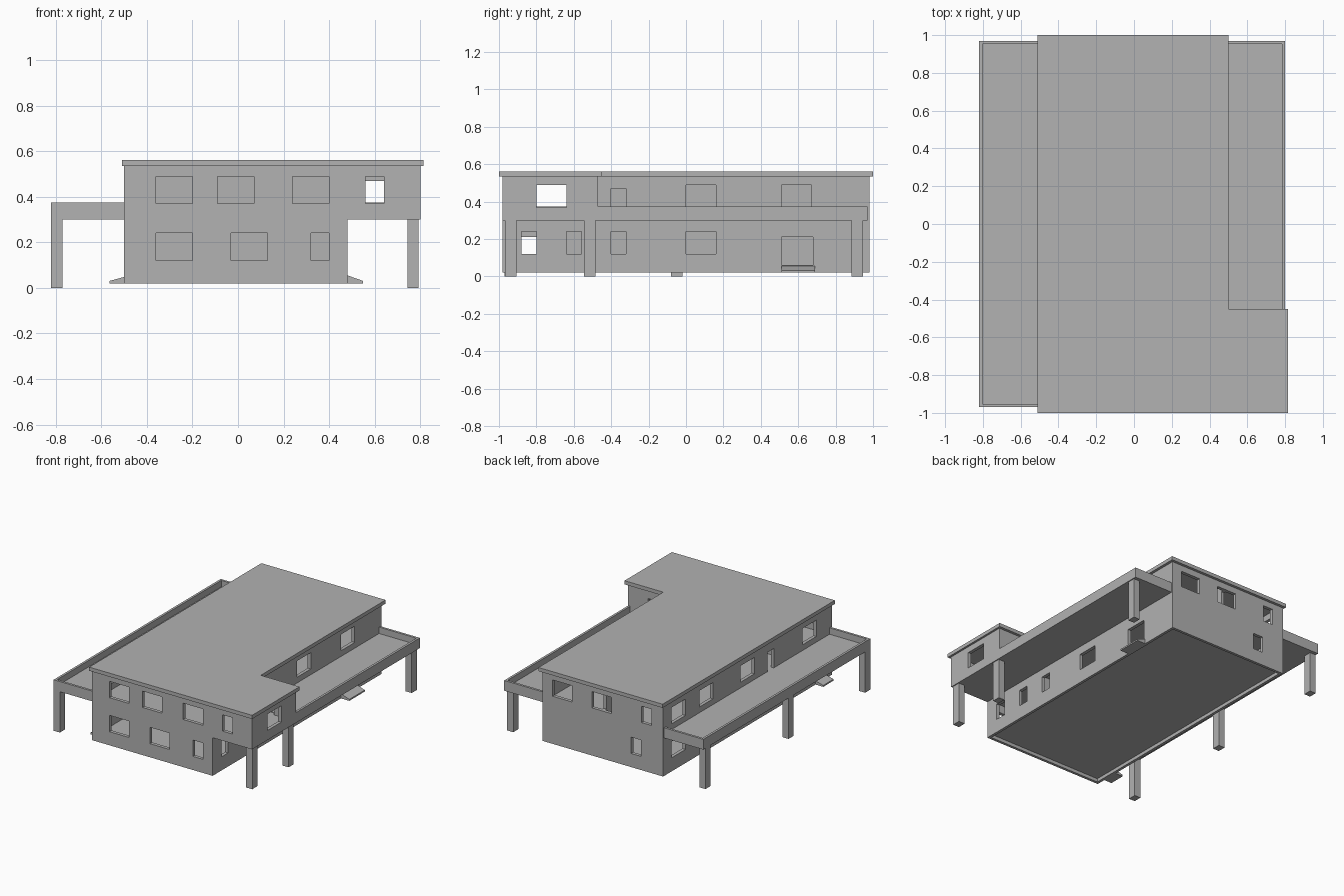
import bpy, bmesh

if "Cube" in bpy.data.objects:
    bpy.data.objects.remove(bpy.data.objects["Cube"])

wall_grey = bpy.data.materials.new("plain_grey")
wall_grey.diffuse_color = (0.445, 0.445, 0.445, 1)
wall_grey.use_nodes = True
wall_grey.node_tree.nodes["Principled BSDF"].inputs["Base Color"].default_value = wall_grey.diffuse_color


def boxes(name, extents):
    """One object made of axis-aligned boxes (x0, x1, y0, y1, z0, z1)."""
    bm = bmesh.new()
    for x0, x1, y0, y1, z0, z1 in extents:
        verts = bmesh.ops.create_cube(bm, size=1)["verts"]
        for v in verts:
            v.co = (x1 if v.co.x > 0 else x0,
                    y1 if v.co.y > 0 else y0,
                    z1 if v.co.z > 0 else z0)
    return finish(name, bm)


def prism(name, bottom, z0, z1):
    """Vertical prism over a counter-clockwise outline."""
    bm = bmesh.new()
    face = bm.faces.new([bm.verts.new((x, y, z0)) for x, y in bottom])
    ext = bmesh.ops.extrude_face_region(bm, geom=[face])["geom"]
    for v in ext:
        if isinstance(v, bmesh.types.BMVert):
            v.co.z = z1
    return finish(name, bm)


def finish(name, bm):
    bmesh.ops.recalc_face_normals(bm, faces=bm.faces)
    mesh = bpy.data.meshes.new(name)
    bm.to_mesh(mesh)
    bm.free()
    mesh.materials.append(wall_grey)
    obj = bpy.data.objects.new(name, mesh)
    bpy.context.collection.objects.link(obj)
    return obj


def cut(obj, *cutters):
    """Subtract the cutters from obj and keep the resulting mesh."""
    for c in cutters:
        mod = obj.modifiers.new("cut", 'BOOLEAN')
        mod.operation, mod.solver, mod.object = 'DIFFERENCE', 'EXACT', c
    bpy.context.view_layer.update()
    graph = bpy.context.evaluated_depsgraph_get()
    mesh = bpy.data.meshes.new_from_object(obj.evaluated_get(graph))
    obj.modifiers.clear()
    obj.data = mesh


W, E, N, S = -0.5, 0.48, 0.98, -0.98     # outer wall lines
WING_E, WING_N = 0.80, -0.47             # overhanging wing
UP, LOW = (0.37, 0.49), (0.12, 0.24)     # window heights
UP_DOOR, LOW_DOOR = (0.325, 0.47), (0.06, 0.21)
T, D = 0.025, 0.04                       # wall thickness, cutter half depth

# Rooms on two floors, and the recess below the ground floor
rooms = [(W + 0.02, E - 0.02, S + 0.02, N - 0.02, -0.1, 0.045)]
for z0, z1, east in ((0.06, 0.30, E), (0.325, 0.6, WING_E)):
    rooms += [(W + T, east - T, S + T, WING_N - T, z0, z1),
              (W + T, -0.012, WING_N, N - T, z0, z1),
              (0.012, E - T, WING_N, N - T, z0, z1)]

# Openings in walls facing left and right: wall x, start y, end y, heights
side_openings = [
    (E, 0.0, 0.16, UP), (E, 0.51, 0.67, UP), (E, -0.40, -0.32, UP_DOOR),
    (E, -0.88, -0.80, LOW), (E, -0.64, -0.56, LOW), (E, -0.40, -0.32, LOW),
    (E, 0.0, 0.16, LOW), (E, 0.51, 0.68, LOW_DOOR),
    (WING_E, -0.80, -0.64, UP),
    (W, 0.72, 0.88, UP), (W, 0.40, 0.56, UP), (W, -0.08, 0.08, UP),
    (W, -0.80, -0.64, UP), (W, -0.31, -0.23, UP_DOOR),
    (W, 0.72, 0.88, LOW), (W, 0.40, 0.56, LOW), (W, -0.08, 0.08, LOW),
    (W, -0.91, -0.79, LOW_DOOR),
]
# Openings in walls facing front and back: wall y, start x, end x, heights
end_openings = [
    (S, -0.36, -0.20, UP), (S, -0.09, 0.07, UP), (S, 0.24, 0.40, UP),
    (S, 0.56, 0.64, UP), (WING_N, 0.56, 0.64, UP_DOOR),
    (S, -0.36, -0.20, LOW), (S, -0.03, 0.13, LOW), (S, 0.32, 0.40, LOW),
    (N, 0.24, 0.40, UP), (N, -0.08, 0.08, UP), (N, -0.405, -0.325, UP),
    (N, -0.32, -0.24, LOW),
]
openings = [(x - D, x + D, a, b, *z) for x, a, b, z in side_openings]
openings += [(a, b, y - D, y + D, *z) for y, a, b, z in end_openings]

room_cutter = boxes("room_cutter", rooms)
opening_cutter = boxes("opening_cutter", openings)

# Main house and the upper wing, hollowed out
house = boxes("house_walls", [(W, E, S, N, 0.02, 0.535)])
wing = boxes("wing_walls", [(E, WING_E, S, WING_N, 0.30, 0.535)])
for part in (house, wing):
    cut(part, room_cutter, opening_cutter)

# Flat roof with a notch over the right terrace
prism("roof", [(-0.51, -1), (0.815, -1), (0.815, -0.45), (0.50, -0.45),
               (0.50, 1), (-0.51, 1)], 0.535, 0.562)

# Terraces with parapets
left = boxes("left_terrace", [(-0.82, W, -0.97, 0.97, 0.30, 0.375)])
right = boxes("right_terrace", [(E, WING_E, WING_N, 0.97, 0.30, 0.375)])
tray_cutter = boxes("tray_cutter", [
    (-0.803, W + 0.1, -0.953, 0.953, 0.328, 0.5),
    (E - 0.1, 0.783, WING_N - 0.1, 0.953, 0.328, 0.5)])
for part in (left, right):
    cut(part, tray_cutter)

for helper in (room_cutter, opening_cutter, tray_cutter):
    bpy.data.objects.remove(helper)

# Pillars under the terraces and the wing
for side, x, ys in (("left", -0.795, (-0.94, -0.05, 0.915)),
                    ("right", 0.768, (-0.937, -0.515, 0.915))):
    for i, y in enumerate(ys):
        boxes(f"{side}_pillar_{i + 1}",
              [(x - 0.025, x + 0.025, y - 0.03, y + 0.03, 0, 0.30)])

# Sloping entrance ramps: lower the outer top edge of a box
for name, x_in, x_out, y0, y1, top, lip in (
        ("right_ramp", E, 0.548, 0.51, 0.69, 0.055, 0.031),
        ("left_ramp", W, -0.563, -0.91, -0.79, 0.048, 0.031)):
    ramp = boxes(name, [(min(x_in, x_out), max(x_in, x_out), y0, y1, 0.02, top)])
    for v in ramp.data.vertices:
        if abs(v.co.x - x_out) < 0.001 and v.co.z > 0.03:
            v.co.z = lip
